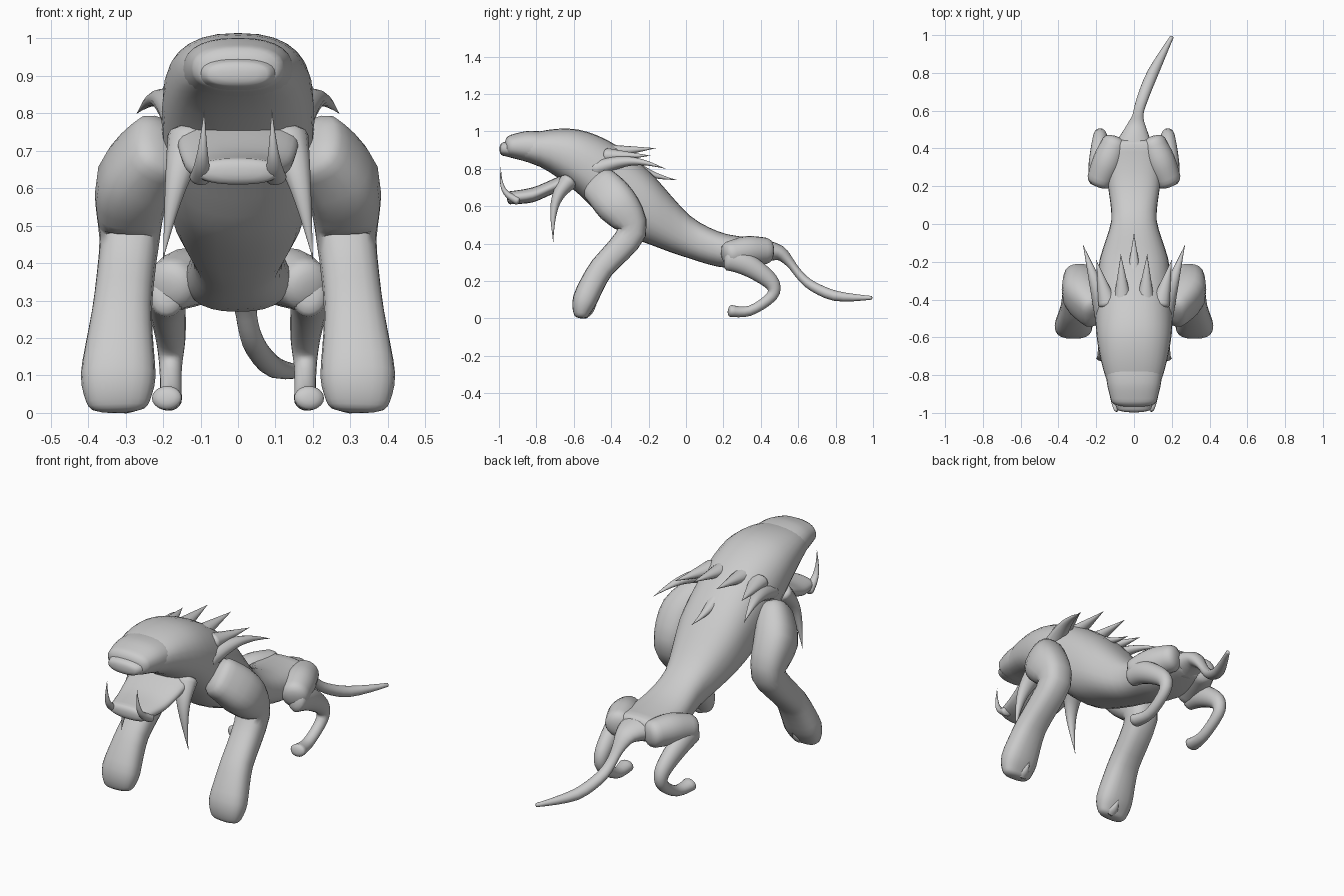
import bpy, bmesh, math
from mathutils import Vector

cube = bpy.data.objects.get("Cube")
if cube:
    bpy.data.objects.remove(cube)

hide = bpy.data.materials.new("grey_hide")
hide.use_nodes = True
grey = (0.6, 0.6, 0.6, 1)
hide.diffuse_color = grey
hide.node_tree.nodes["Principled BSDF"].inputs["Base Color"].default_value = grey


def subdivide_path(stations):
    """Insert a smooth midpoint between every two stations."""
    finer = []
    last = len(stations) - 1
    for i in range(last):
        before, here = stations[max(i - 1, 0)], stations[i]
        ahead, after = stations[i + 1], stations[min(i + 2, last)]
        finer += [here, (9 * (here + ahead) - before - after) / 16]
    return finer + [stations[last]]


def superellipse(angle, power):
    """Point on a rounded-square outline of unit radius."""
    def squash(value):
        return math.copysign(abs(value) ** (2 / power), value)
    return squash(math.cos(angle)), squash(math.sin(angle))


def loft(name, stations, power=2, upright=False, mirror=False, sides=20):
    """Skin rounded sections; a station holds a centre, half width and half depth."""
    path = [Vector(station) for station in stations]
    for _ in range(2):
        path = subdivide_path(path)
    centres = [Vector(station[:3]) for station in path]
    bm = bmesh.new()
    rings = []

    def add_ring(index, tilt=0, direction=1):
        before = centres[max(index - 1, 0)]
        after = centres[min(index + 1, len(centres) - 1)]
        along = Vector((0, 1, 0)) if upright else (after - before).normalized()
        across = Vector((1, 0, 0))
        across = (across - along * across.dot(along)).normalized()
        inward = along.cross(across)
        width, depth = [max(radius, 0.001) for radius in path[index][3:]]
        reach = direction * math.sin(tilt) * min(width, depth) / 2
        scale = math.cos(tilt)
        middle = centres[index] + along * reach
        ring = []
        for side in range(sides):
            u, v = superellipse(math.tau * side / sides, power)
            ring.append(bm.verts.new(middle + scale * (across * u * width + inward * v * depth)))
        rings.append(ring)

    # Both ends close with a shallow dome
    dome = [math.radians(angle) for angle in (30, 55, 75)]
    for tilt in reversed(dome):
        add_ring(0, tilt, -1)
    for index in range(len(path)):
        add_ring(index)
    for tilt in dome:
        add_ring(len(path) - 1, tilt)

    for low, high in zip(rings, rings[1:]):
        for side in range(sides):
            following = (side + 1) % sides
            bm.faces.new((low[side], low[following], high[following], high[side]))
    bm.faces.new(rings[0])
    bm.faces.new(rings[-1])
    bmesh.ops.recalc_face_normals(bm, faces=bm.faces)
    mesh = bpy.data.meshes.new(name)
    bm.to_mesh(mesh)
    bm.free()
    mesh.materials.append(hide)

    part = bpy.data.objects.new(name, mesh)
    bpy.context.collection.objects.link(part)
    bpy.ops.object.select_all(action='DESELECT')
    part.select_set(True)
    bpy.context.view_layer.objects.active = part
    bpy.ops.object.shade_smooth_by_angle(angle=math.radians(50))
    if mirror:
        part.modifiers.new("Mirror", 'MIRROR').use_mirror_merge = False


def trunk(name, start, spacing, tops, bottoms, widths):
    """Body part given by its side and top outlines at evenly spaced stations."""
    stations = []
    for i, (top, bottom, width) in enumerate(zip(tops, bottoms, widths)):
        stations.append((0, start + spacing * i, (top + bottom) / 2, width, (top - bottom) / 2))
    loft(name, stations, power=2.4, upright=True, sides=28)


def limb(name, joints, first_depth=1, last_depth=1, power=2, mirror=True):
    """Limb through joints (place and half width); its depth ratio changes evenly."""
    stations = []
    for i, (x, y, z, width) in enumerate(joints):
        share = i / (len(joints) - 1)
        ratio = first_depth + (last_depth - first_depth) * share
        stations.append((x, y, z, width, width * ratio))
    loft(name, stations, power, mirror=mirror)


def spike(name, base, tip, radius, push=0, lift=0, mirror=True):
    """Pointed horn, bowed forward or upward at its middle."""
    base, tip = Vector(base), Vector(tip)
    stations = []
    for i in range(5):
        share = i / 4
        bow = math.sin(math.pi * share)
        centre = base.lerp(tip, share) + Vector((0, push, lift)) * bow
        width = radius * (1 - share)
        stations.append((*centre, width, width * 0.8))
    loft(name, stations, mirror=mirror, sides=12)


# Head, chest, belly and hips, then the blunt snout and the open jaw
trunk("head_and_torso", -0.98, 0.2,
      tops=(.94, 1, 1.01, .93, .77, .55, .45, .43),
      bottoms=(.87, .81, .67, .48, .39, .32, .27, .3),
      widths=(.09, .16, .2, .2, .18, .12, .14, .14))
trunk("snout", -0.94, 0.08,
      tops=(.98, 1, 1, .99), bottoms=(.86, .84, .82, .79), widths=(.12, .14, .15, .15))
trunk("lower_jaw", -0.94, 0.12,
      tops=(.68, .7, .75, .8), bottoms=(.61, .62, .67, .7), widths=(.11, .14, .16, .16))

# Front legs with broad, flat paws
limb("front_leg", [
    (.21, -.46, .71, .08), (.28, -.37, .61, .1), (.29, -.29, .46, .08),
    (.31, -.45, .27, .08), (.32, -.54, .1, .1), (.32, -.56, .02, .08)],
    first_depth=1.3, last_depth=0.5, power=2.5)

# Hind legs: haunch, then folded shank, hock and foot
limb("haunch", [(.1, .43, .36, .07), (.14, .33, .36, .08), (.18, .23, .34, .07)])
limb("hind_leg", [
    (.19, .23, .32, .05), (.19, .32, .29, .05), (.18, .45, .2, .04),
    (.18, .46, .12, .03), (.18, .34, .04, .03), (.19, .24, .04, .04)],
    first_depth=1.3, last_depth=0.8)

# Tail, broad where it leaves the hips
limb("tail", [
    (0, .4, .36, .11), (.01, .5, .35, .06), (.02, .57, .28, .03),
    (.04, .65, .19, .03), (.1, .8, .12, .03), (.2, .99, .11, .01)],
    first_depth=0.6, mirror=False)

# Tusks, fangs, claws and mane spikes
spike("cheek_tusk", (.13, -.63, .73), (.2, -.71, .41), .06, push=-.03, lift=.04)
spike("lower_fang", (.1, -.9, .63), (.09, -.99, .81), .03, push=-.03, lift=-.03)
spike("heel_claw", (.3, -.54, .03), (.3, -.48, .07), .04, lift=-.01)
spike("side_horn", (.15, -.48, .8), (.27, -.11, .8), .06, lift=.04)
spike("inner_horn", (.14, -.42, .87), (.2, -.19, .87), .05)
spike("neck_spike", (.06, -.42, .89), (.07, -.16, .91), .05)
spike("back_spike", (0, -.34, .85), (0, -.05, .74), .05, lift=-.02, mirror=False)
